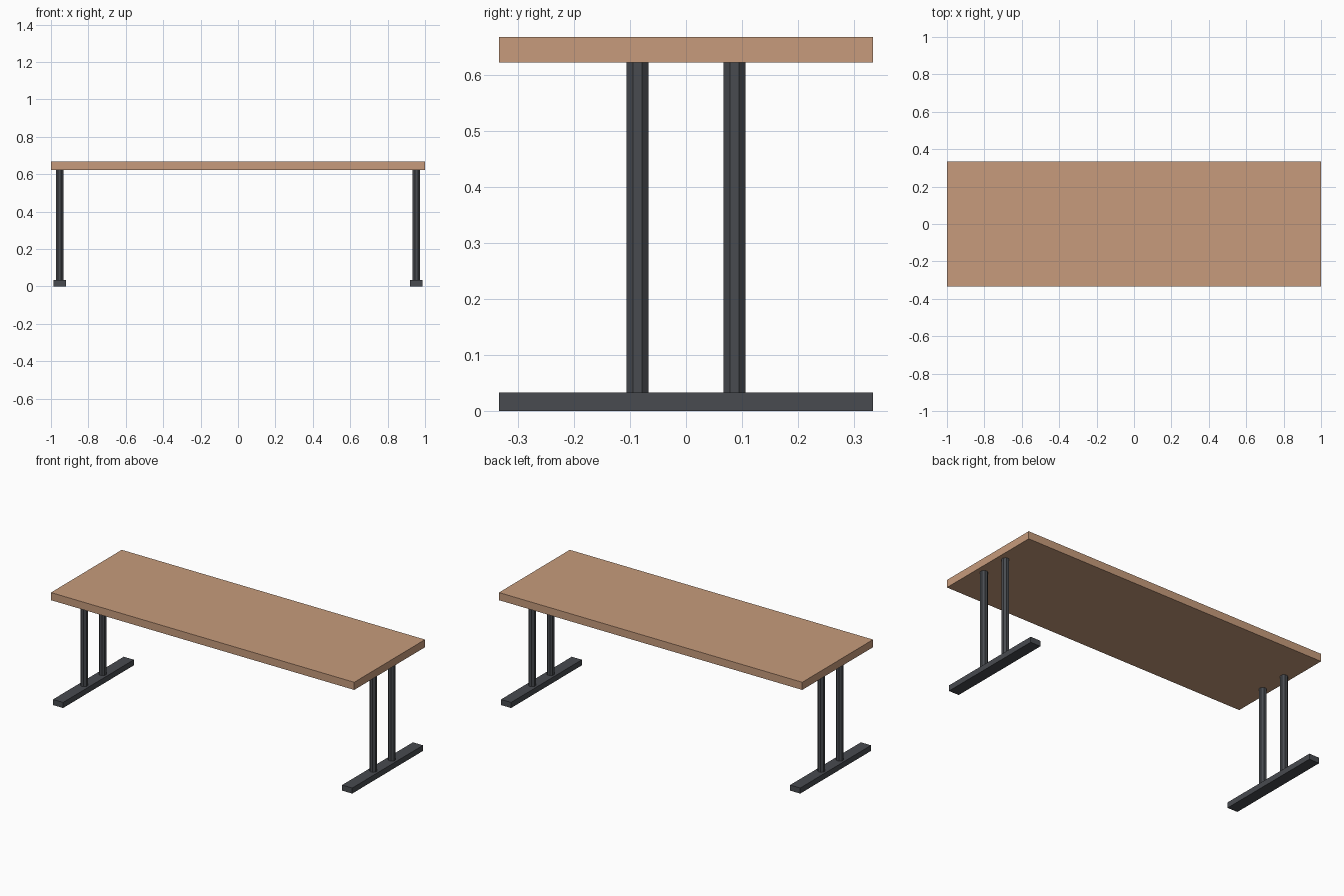
import bpy
import math

if "Cube" in bpy.data.objects:
    bpy.data.objects.remove(bpy.data.objects["Cube"])

W = 1 / 3            # half depth of the table and feet
TOP, UNDER, FOOT = 0.667, 0.6215, 0.0333


def material(name, color):
    m = bpy.data.materials.new(name)
    m.diffuse_color = color
    m.use_nodes = True
    m.node_tree.nodes["Principled BSDF"].inputs["Base Color"].default_value = m.diffuse_color
    return m


wood = material("wood", (0.57, 0.33, 0.20, 1))
metal = material("dark_metal", (0.065, 0.07, 0.08, 1))


def finish(name, mat):
    ob = bpy.context.object
    ob.name = name
    bpy.ops.object.transform_apply(location=False, rotation=True, scale=True)
    ob.data.materials.append(mat)


def box(name, x, width, depth, z0, z1, mat):
    bpy.ops.mesh.primitive_cube_add(size=1, location=(x, 0, (z0 + z1) / 2))
    bpy.context.object.scale = (width, depth, z1 - z0)
    finish(name, mat)


# Table top
box("table_top", 0, 2, 2 * W, UNDER, TOP, wood)

# At each end: a flat foot bar carrying two eight-sided posts
for side, sx in (("left", -1), ("right", 1)):
    x = sx * 0.9535
    box(side + "_foot", x, 0.0667, 2 * W, 0, FOOT, metal)
    for place, y in (("front", -0.0867), ("back", 0.0867)):
        bpy.ops.mesh.primitive_cylinder_add(
            vertices=8, radius=0.0196 / math.cos(math.pi / 8), depth=UNDER - FOOT,
            location=(x, y, (UNDER + FOOT) / 2), rotation=(0, 0, math.pi / 8))
        finish(f"{side}_{place}_post", metal)
